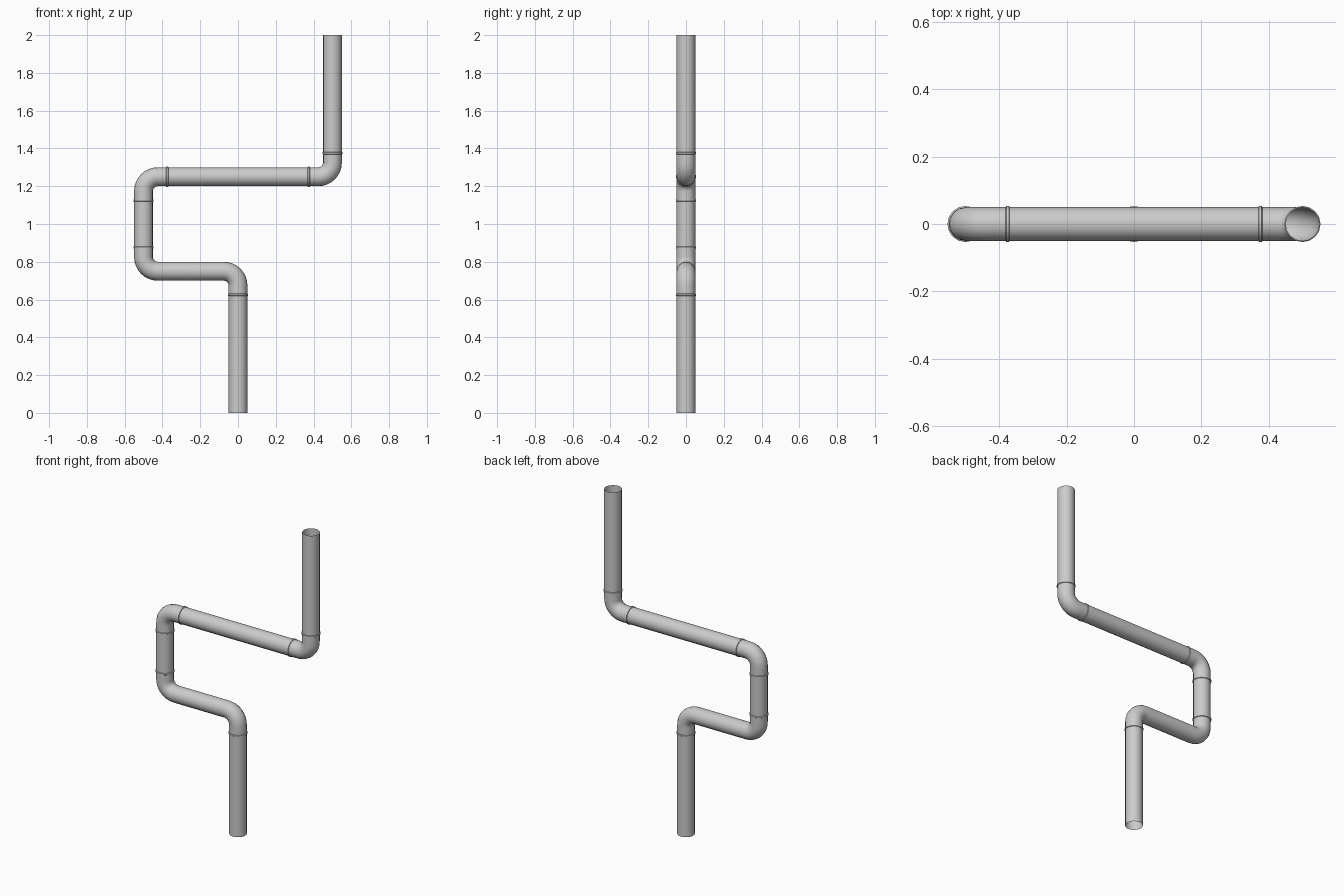
import bpy, bmesh, math
from mathutils import Vector

if "Cube" in bpy.data.objects:
    bpy.data.objects.remove(bpy.data.objects["Cube"])

R, BEND, SIDES = 0.05, 0.075, 16
Y = Vector((0, 1, 0))


def V(x, z):
    return Vector((x, 0, z))


def sweep(name, stations, closed=False):
    """Skin circles given as (centre, tangent, radius) in the xz plane."""
    bm = bmesh.new()
    rings = []
    for c, t, r in stations:
        n = Y.cross(t)
        rings.append([bm.verts.new(c + r * (math.cos(a) * n + math.sin(a) * Y))
                      for a in (2 * math.pi * i / SIDES for i in range(SIDES))])
    pairs = list(zip(rings, rings[1:]))
    if closed:
        pairs.append((rings[-1], rings[0]))
    for p, q in pairs:
        for i in range(SIDES):
            j = (i + 1) % SIDES
            bm.faces.new((p[i], p[j], q[j], q[i]))
    bmesh.ops.recalc_face_normals(bm, faces=bm.faces)
    me = bpy.data.meshes.new(name)
    bm.to_mesh(me)
    bm.free()
    ob = bpy.data.objects.new(name, me)
    bpy.context.collection.objects.link(ob)
    bpy.context.view_layer.objects.active = ob
    ob.select_set(True)
    bpy.ops.object.shade_smooth_by_angle(angle=math.radians(40))
    ob.select_set(False)


def pipe(name, points):
    """Open tube through the points, with rounded corners."""
    st = [(points[0], (points[1] - points[0]).normalized(), R)]
    for a, b, c in zip(points, points[1:], points[2:]):
        d0, d1 = (b - a).normalized(), (c - b).normalized()
        centre = b - d0 * BEND + d1 * BEND
        for k in range(9):
            s = k / 8 * math.pi / 2
            st.append((centre + BEND * (math.sin(s) * d0 - math.cos(s) * d1),
                       math.cos(s) * d0 + math.sin(s) * d1, R))
    st.append((points[-1], (points[-1] - points[-2]).normalized(), R))
    sweep(name, st)


def collar(name, c, t):
    """Thin raised band at a joint."""
    profile = [(-0.006, R), (-0.004, R + 0.0035), (0.004, R + 0.0035), (0.006, R)]
    sweep(name, [(c + t * d, t, r) for d, r in profile])


# Straight pipes
pipe("bottom_pipe", [V(0, 0), V(0, 0.625)])
pipe("middle_pipe", [V(-0.5, 0.875), V(-0.5, 1.125)])
pipe("cross_pipe", [V(-0.375, 1.25), V(0.375, 1.25)])
pipe("top_pipe", [V(0.5, 1.375), V(0.5, 2)])

# Bent fittings
pipe("offset_bend", [V(0, 0.625), V(0, 0.75), V(-0.5, 0.75), V(-0.5, 0.875)])
pipe("left_elbow", [V(-0.5, 1.125), V(-0.5, 1.25), V(-0.375, 1.25)])
pipe("right_elbow", [V(0.375, 1.25), V(0.5, 1.25), V(0.5, 1.375)])

# Joint collars
up, side = V(0, 1), V(1, 0)
joints = [(0, 0.625, up), (-0.5, 0.875, up), (-0.5, 1.125, up),
          (-0.375, 1.25, side), (0.375, 1.25, side), (0.5, 1.375, up)]
for i, (x, z, t) in enumerate(joints, 1):
    collar(f"joint_collar_{i}", V(x, z), t)
